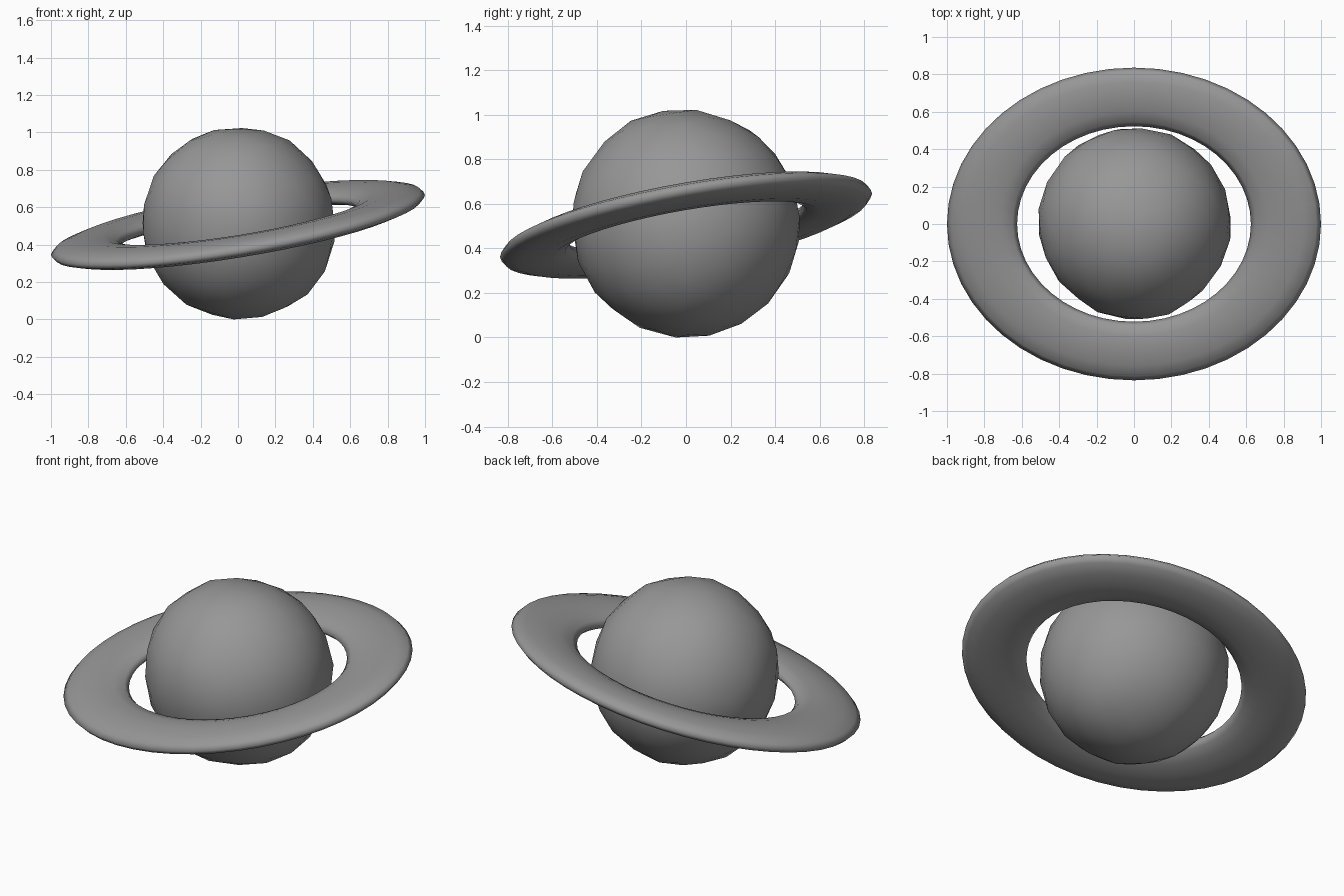
import bpy, random
from mathutils import Matrix, Vector

if "Cube" in bpy.data.objects:
    bpy.data.objects.remove(bpy.data.objects["Cube"])

random.seed(4)

# Dark grey shared by both parts
grey = bpy.data.materials.new("dark_grey")
grey.diffuse_color = (0.31, 0.31, 0.31, 1.0)
grey.use_nodes = True
grey.node_tree.nodes["Principled BSDF"].inputs["Base Color"].default_value = grey.diffuse_color

# Planet: faceted ball with a slightly uneven, hand-shaped surface
bpy.ops.mesh.primitive_ico_sphere_add(subdivisions=3, radius=0.516)
planet = bpy.context.object
planet.name = "planet"
planet.data.transform(Matrix.Rotation(0.35, 4, 'X') @ Matrix.Rotation(0.2, 4, 'Y'))
swells = [(Vector((0.84, 0.0, -0.55)).normalized(), 0.02),
          (Vector((0.0, 0.55, 0.83)).normalized(), -0.012),
          (Vector((-0.7, -0.7, 0.0)).normalized(), -0.015)]
for v in planet.data.vertices:
    d = v.co.normalized()
    r = 0.516 + random.uniform(-0.004, 0.004)
    for axis, amount in swells:
        r += amount * max(0.0, d.dot(axis)) ** 8
    v.co = d * r
low = min(v.co.z for v in planet.data.vertices)
planet.data.transform(Matrix.Translation((0, 0, -low)))
planet.data.materials.append(grey)
bpy.ops.object.shade_smooth()

# Ring: flattened oval torus sloping up towards +x and +y
bpy.ops.mesh.primitive_torus_add(major_segments=48, minor_segments=12,
                                 major_radius=0.8125, minor_radius=0.1875)
ring = bpy.context.object
ring.name = "ring"
ring.data.transform(Matrix(((1.0, 0.0, 0.0, 0.0),
                            (0.0, 0.836, 0.0, 0.0),
                            (0.16, 0.142, 0.29, 0.505),
                            (0.0, 0.0, 0.0, 1.0))))
ring.data.materials.append(grey)
bpy.ops.object.shade_smooth()
